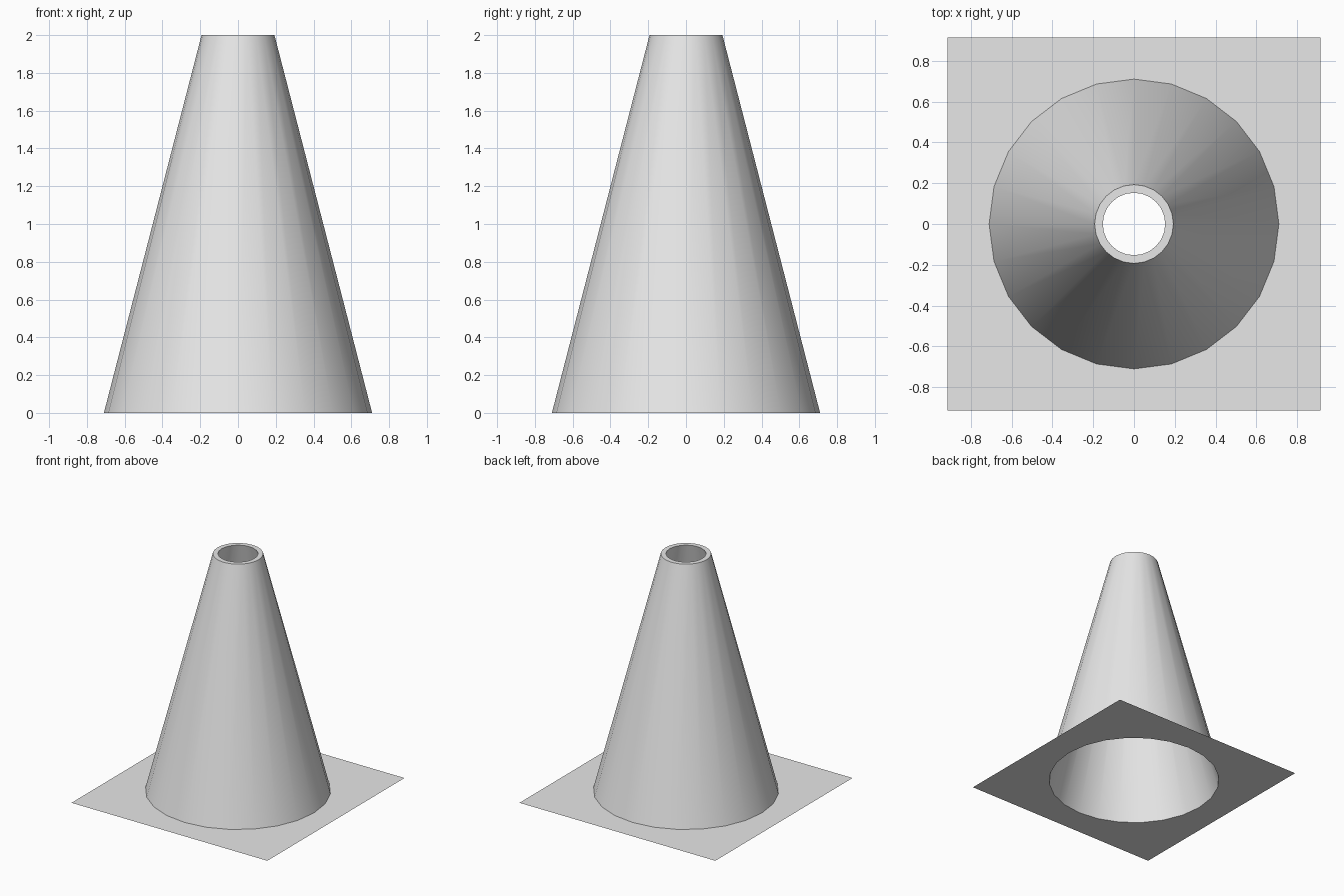
import bpy, bmesh, math
from mathutils import Vector

cube = bpy.data.objects.get("Cube")
if cube:
    bpy.data.objects.remove(cube, do_unlink=True)

SIDES = 24
HALF = 0.915          # half width of the base sheet
HOLE = 0.68           # inner radius at the floor

grey = bpy.data.materials.new("plain_grey")
grey.use_nodes = True
grey.diffuse_color = (0.8, 0.8, 0.8, 1)
grey.node_tree.nodes["Principled BSDF"].inputs["Base Color"].default_value = (0.8, 0.8, 0.8, 1)


def ring(bm, radius, z):
    """Add a circle of vertices with one corner on +x."""
    angles = [math.tau * i / SIDES for i in range(SIDES)]
    return [bm.verts.new((radius * math.cos(a), radius * math.sin(a), z)) for a in angles]


def loop_edges(bm, verts):
    return [bm.edges.new((v, verts[(i + 1) % len(verts)])) for i, v in enumerate(verts)]


def finish(bm, name):
    mesh = bpy.data.meshes.new(name)
    bm.to_mesh(mesh)
    bm.free()
    mesh.materials.append(grey)
    obj = bpy.data.objects.new(name, mesh)
    bpy.context.collection.objects.link(obj)
    return obj


# Hollow cone: outer wall, flat rim and inner wall
bm = bmesh.new()
profile = [(0.71, 0), (0.193, 2), (0.153, 2), (HOLE, 0)]
rings = [ring(bm, r, z) for r, z in profile]
for low, high in zip(rings, rings[1:]):
    for i in range(SIDES):
        j = (i + 1) % SIDES
        bm.faces.new((low[i], low[j], high[j], high[i]))
cone = finish(bm, "cone_body")
bpy.ops.object.select_all(action="DESELECT")
cone.select_set(True)
bpy.context.view_layer.objects.active = cone
bpy.ops.object.shade_smooth_by_angle(angle=math.radians(30))

# Flat square base sheet with the hole under the cone
bm = bmesh.new()
corners = [bm.verts.new((x * HALF, y * HALF, 0)) for x, y in ((-1, -1), (1, -1), (1, 1), (-1, 1))]
edges = loop_edges(bm, corners) + loop_edges(bm, ring(bm, HOLE, 0))
bmesh.ops.triangle_fill(bm, edges=edges, use_beauty=True, normal=Vector((0, 0, 1)))
for face in bm.faces:
    face.normal_update()
    if face.normal.z < 0:
        face.normal_flip()
finish(bm, "base_sheet")
